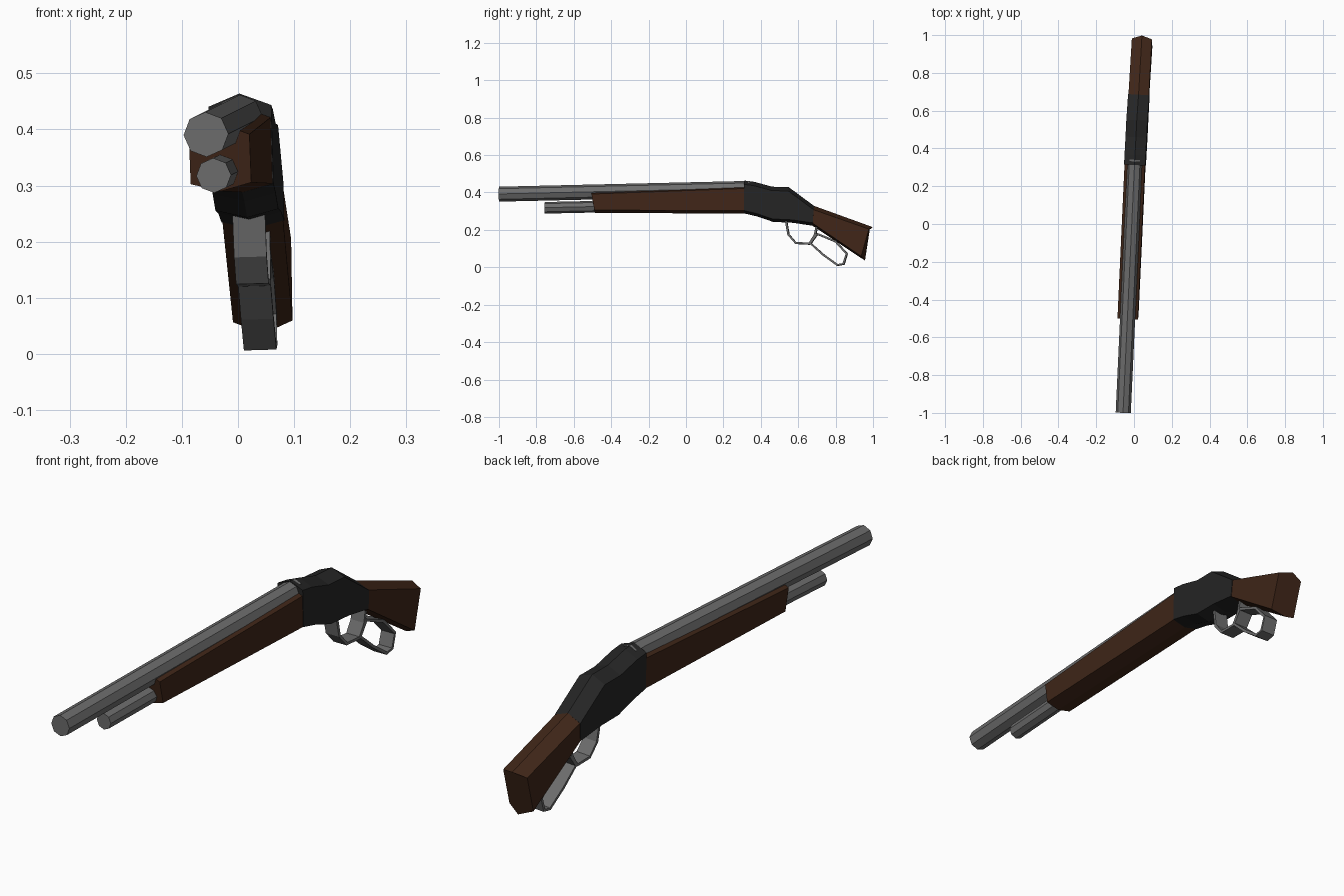
import bpy, bmesh
from math import sin, cos, pi
from mathutils import Vector

if "Cube" in bpy.data.objects:
    bpy.data.objects.remove(bpy.data.objects["Cube"])


def place(x, y, z):
    # slight yaw and roll shared by the whole gun
    return (x + 0.047 * y - 0.01 - 0.03 * (z - 0.39), y - 0.047 * x, z + 0.03 * x)


def material(name, rgb):
    m = bpy.data.materials.new(name)
    m.diffuse_color = (*rgb, 1)
    m.use_nodes = True
    m.node_tree.nodes["Principled BSDF"].inputs["Base Color"].default_value = m.diffuse_color
    return m


steel = material("steel", (0.15, 0.15, 0.15))
black = material("blackened_metal", (0.018, 0.018, 0.018))
wood = material("dark_wood", (0.05, 0.019, 0.009))


def loft(name, rings, mat, closed=False):
    # skin a list of equal-length point rings
    bm = bmesh.new()
    vs = [[bm.verts.new(place(*p)) for p in r] for r in rings]
    n = len(rings[0])
    pairs = list(zip(vs, vs[1:])) + ([(vs[-1], vs[0])] if closed else [])
    for a, b in pairs:
        for i in range(n):
            j = (i + 1) % n
            bm.faces.new((a[i], a[j], b[j], b[i]))
    if not closed:
        bm.faces.new(vs[0])
        bm.faces.new(vs[-1])
    bmesh.ops.recalc_face_normals(bm, faces=bm.faces)
    me = bpy.data.meshes.new(name)
    bm.to_mesh(me)
    bm.free()
    me.materials.append(mat)
    ob = bpy.data.objects.new(name, me)
    bpy.context.collection.objects.link(ob)
    return ob


def tube(name, r, y0, z0, y1, z1):
    ring = lambda y, z: [(r * cos(i * pi / 4), y, z + r * sin(i * pi / 4)) for i in range(8)]
    loft(name, [ring(y0, z0), ring(y1, z1)], steel)


def hexa(top, bottom, w=0.054, back=0, rise=0.022, drop=0.014):
    # body section: ridged top and keel, straight sides
    (yt, zt), (yb, zb) = top, bottom
    return [(0, yt, zt), (w, yt - back, zt - rise), (w, yb - back, zb + drop),
            (0, yb, zb), (-w, yb - back, zb + drop), (-w, yt - back, zt - rise)]


def strap(name, path, closed, w=0.029, t=0.011):
    # flat metal band following a side-view path
    pts = [Vector(p) for p in path]
    n = len(pts)
    rings = []
    for i, p in enumerate(pts):
        a = pts[i - 1] if closed or i else p
        b = pts[(i + 1) % n] if closed or i < n - 1 else p
        d = (b - a).normalized()
        o = Vector((-d.y, d.x)) * t / 2
        rings.append([(-w, *(p + o)), (w, *(p + o)), (w, *(p - o)), (-w, *(p - o))])
    loft(name, rings, steel, closed)


# barrel and magazine tube
tube("barrel", 0.04, -1.0, 0.391, 0.34, 0.422)
tube("magazine_tube", 0.031, -0.755, 0.318, -0.3, 0.328)

# wooden fore-end
loft("fore_end", [hexa((-0.503, 0.412), (-0.487, 0.29)),
                  hexa((0.32, 0.442), (0.32, 0.288))], wood)

# receiver
loft("receiver", [hexa(t, b, 0.056) for t, b in [
    ((0.312, 0.464), (0.312, 0.288)), ((0.365, 0.457), (0.38, 0.272)),
    ((0.46, 0.431), (0.465, 0.243)), ((0.55, 0.428), (0.57, 0.238)),
    ((0.685, 0.328), (0.68, 0.222))]], black)

# stock with a wedge-shaped butt
loft("stock", [hexa((0.68, 0.33), (0.675, 0.223)),
               hexa((0.998, 0.215), (0.957, 0.036), 0.053, 0.018, 0.012, 0.022)], wood)

# trigger guard and lever loop
strap("trigger_guard", [(0.535, 0.25), (0.548, 0.175), (0.587, 0.13), (0.66, 0.126),
                        (0.69, 0.172), (0.70, 0.22)], False)
strap("lever_loop", [(0.667, 0.127), (0.735, 0.066), (0.81, 0.012), (0.843, 0.018),
                     (0.86, 0.072), (0.80, 0.138), (0.703, 0.178)], True)
